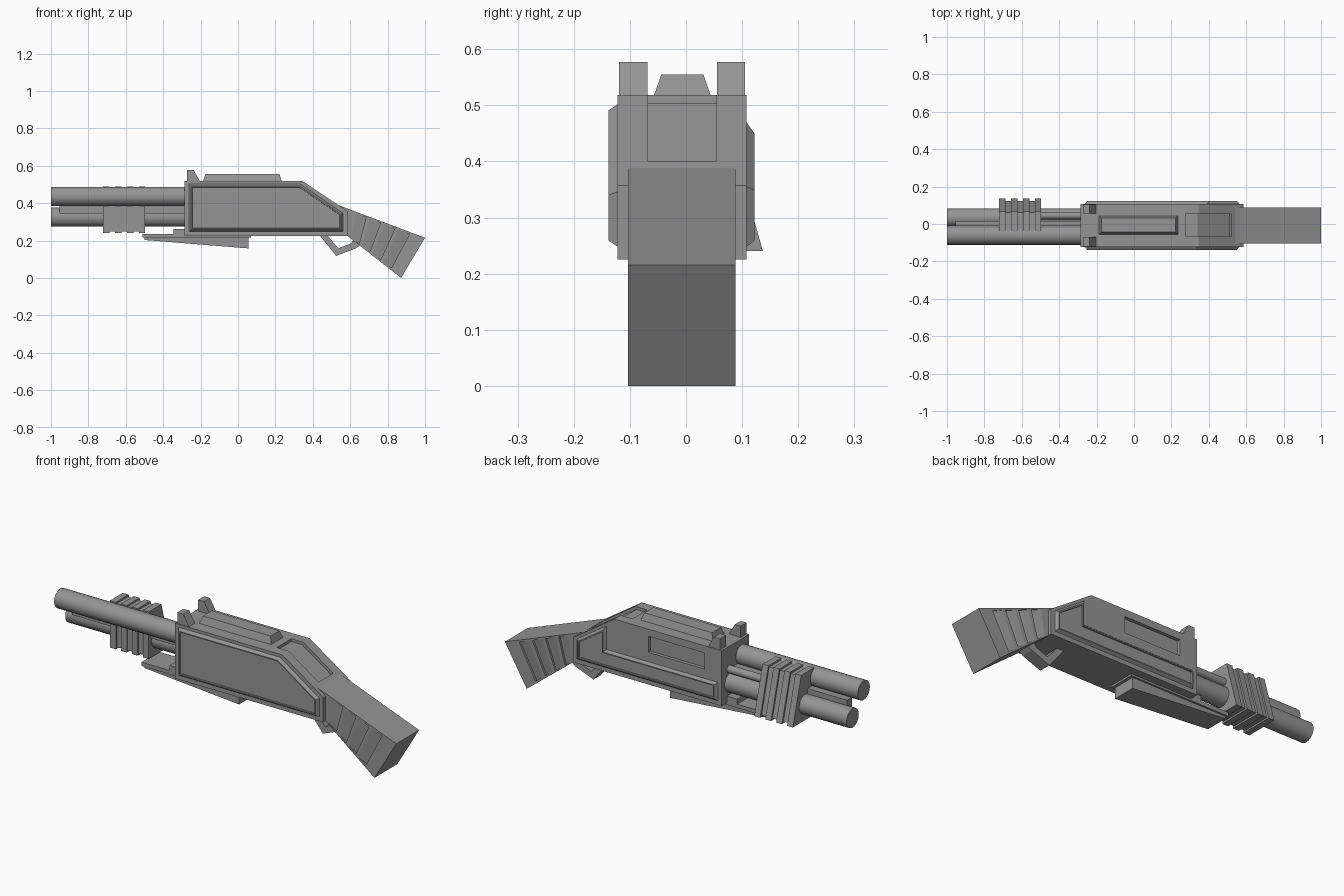
import bpy, bmesh, math
from mathutils import Vector

if "Cube" in bpy.data.objects:
    bpy.data.objects.remove(bpy.data.objects["Cube"])

# Dark gunmetal grey for every part
grey = bpy.data.materials.new("dark_grey")
grey.diffuse_color = (0.3, 0.3, 0.3, 1)
grey.use_nodes = True
grey.node_tree.nodes["Principled BSDF"].inputs["Base Color"].default_value = grey.diffuse_color


def link_mesh(name, bm):
    me = bpy.data.meshes.new(name)
    bm.to_mesh(me)
    bm.free()
    me.materials.append(grey)
    ob = bpy.data.objects.new(name, me)
    bpy.context.collection.objects.link(ob)
    return ob


def finish(name, bm):
    bmesh.ops.recalc_face_normals(bm, faces=bm.faces)
    return link_mesh(name, bm)


def add_loft(bm, a, b):
    va, vb = [bm.verts.new(p) for p in a], [bm.verts.new(p) for p in b]
    n = len(va)
    bm.faces.new(va)
    bm.faces.new(vb[::-1])
    for i in range(n):
        j = (i + 1) % n
        bm.faces.new((va[i], vb[i], vb[j], va[j]))


def prism_y(name, pts, y0, y1):
    """Side profile (x, z) extruded across y."""
    bm = bmesh.new()
    add_loft(bm, [(x, y0, z) for x, z in pts], [(x, y1, z) for x, z in pts])
    return finish(name, bm)


def slab_x(bm, pts, x0, x1):
    """Cross-section (y, z) extruded along x."""
    add_loft(bm, [(x0, y, z) for y, z in pts], [(x1, y, z) for y, z in pts])


def tube(name, x0, x1, y, z, r):
    bm = bmesh.new()
    ring = [(y + r * math.cos(k * math.tau / 24), z + r * math.sin(k * math.tau / 24))
            for k in range(24)]
    slab_x(bm, ring, x0, x1)
    ob = finish(name, bm)
    for p in ob.data.polygons:
        p.use_smooth = len(p.vertices) == 4
    return ob


def cut(ob, cutter):
    m = ob.modifiers.new("cut", 'BOOLEAN')
    m.operation = 'DIFFERENCE'
    m.solver = 'EXACT'
    m.object = cutter
    cutter.hide_render = True
    cutter.hide_set(True)


def side_panel(name, pts, y, side, height):
    """Raised chamfered frame with a shallow recessed middle."""
    bm = bmesh.new()
    f = bm.faces.new([bm.verts.new((x, y, z)) for x, z in pts])
    f.normal_update()
    if f.normal.y * side < 0:
        f.normal_flip()
    for t, d in ((0.011, height), (0.006, 0), (0.001, -0.007)):
        bmesh.ops.inset_individual(bm, faces=[f], thickness=t, depth=d, use_even_offset=True)
    link_mesh(name, bm)


# Receiver body with slope pocket and ejection port
receiver = prism_y("receiver", [(-0.285, 0.225), (0.585, 0.225), (0.585, 0.357),
                                (0.345, 0.518), (-0.285, 0.518)], -0.122, 0.108)
cut(receiver, prism_y("pocket_cutter", [(0.275, 0.503), (0.339, 0.503), (0.51, 0.388),
                                        (0.60, 0.50), (0.45, 0.6), (0.275, 0.6)], -0.068, 0.054))
cut(receiver, prism_y("port_cutter", [(-0.185, 0.395), (0.145, 0.395),
                                      (0.145, 0.48), (-0.185, 0.48)], 0.09, 0.2))

# Side panels
side_panel("near_panel", [(-0.262, 0.248), (0.562, 0.248), (0.562, 0.346),
                          (0.333, 0.502), (-0.262, 0.502)], -0.122, -1, 0.016)
side_panel("far_panel", [(-0.262, 0.248), (0.562, 0.248), (0.562, 0.355), (0.39, 0.47),
                         (0.39, 0.345), (-0.262, 0.345)], 0.108, 1, 0.014)

# Stock with stepped grip pockets on both sides
top0, top1 = Vector((0.54, 0.388)), Vector((1.0, 0.215))
bot0, bot1 = Vector((0.54, 0.26)), Vector((0.872, 0.0))
SY0, SY1 = -0.103, 0.088
stock = prism_y("stock", [bot0, bot1, top1, top0], SY0, SY1)
bm = bmesh.new()
for ys, out in ((SY0, -1), (SY1, 1)):
    for i in range(4):
        t0 = 0.17 + i * 0.17
        rings = []
        for t, depth in ((t0, -0.002), (t0 + 0.15, 0.011)):
            b, a = bot0.lerp(bot1, t), top0.lerp(top1, t)
            lo, hi = b.lerp(a, 0.05), b.lerp(a, 0.95)
            yi, yo = ys - out * depth, ys + out * 0.03
            rings.append([(lo.x, yi, lo.y), (hi.x, yi, hi.y), (hi.x, yo, hi.y), (lo.x, yo, lo.y)])
        add_loft(bm, *rings)
cut(stock, finish("grip_cutter", bm))

# Barrel, magazine tube, joining rail and action rod
tube("barrel", -1.0, -0.27, -0.06, 0.436, 0.051)
tube("magazine_tube", -1.0, -0.27, 0.033, 0.325, 0.051)
prism_y("barrel_rail", [(-0.955, 0.345), (-0.27, 0.345), (-0.27, 0.40), (-0.955, 0.40)],
        -0.025, 0.015)
tube("action_rod", -0.6, -0.27, 0.045, 0.398, 0.02)

# Pump grip: slanted core with four ridges
bm = bmesh.new()
slab_x(bm, [(-0.032, 0.249), (0.124, 0.249), (0.061, 0.48), (-0.032, 0.48)], -0.715, -0.50)
for i in range(4):
    x = -0.722 + i * 0.064
    slab_x(bm, [(-0.04, 0.24), (0.137, 0.24), (0.067, 0.489), (-0.04, 0.489)], x, x + 0.034)
finish("pump_grip", bm)

# Underside plate, wedge and front lip
prism_y("under_plate", [(-0.51, 0.215), (0.07, 0.215), (0.07, 0.23), (-0.28, 0.23),
                        (-0.28, 0.262), (-0.345, 0.262), (-0.345, 0.235), (-0.51, 0.235)],
        -0.08, 0.065)
prism_y("under_wedge", [(-0.5, 0.203), (0.055, 0.158), (0.055, 0.22), (-0.5, 0.22)],
        -0.07, 0.055)

# Trigger guard strap
prism_y("trigger_guard", [(0.435, 0.23), (0.525, 0.118), (0.63, 0.158), (0.66, 0.18), (0.62, 0.21),
                          (0.605, 0.185), (0.537, 0.158), (0.475, 0.23)], -0.04, 0.025)

# Paired sights
for name, y0 in (("sight_near", -0.119), ("sight_far", 0.055)):
    prism_y(name, [(-0.272, 0.51), (-0.2, 0.51), (-0.237, 0.577), (-0.272, 0.577)], y0, y0 + 0.05)

# Top rail, tapered on all sides
bm = bmesh.new()
add_loft(bm,
         [(-0.187, -0.058, 0.515), (0.235, -0.058, 0.515), (0.235, 0.045, 0.515), (-0.187, 0.045, 0.515)],
         [(-0.175, -0.044, 0.555), (0.222, -0.044, 0.555), (0.222, 0.031, 0.555), (-0.175, 0.031, 0.555)])
finish("top_rail", bm)
